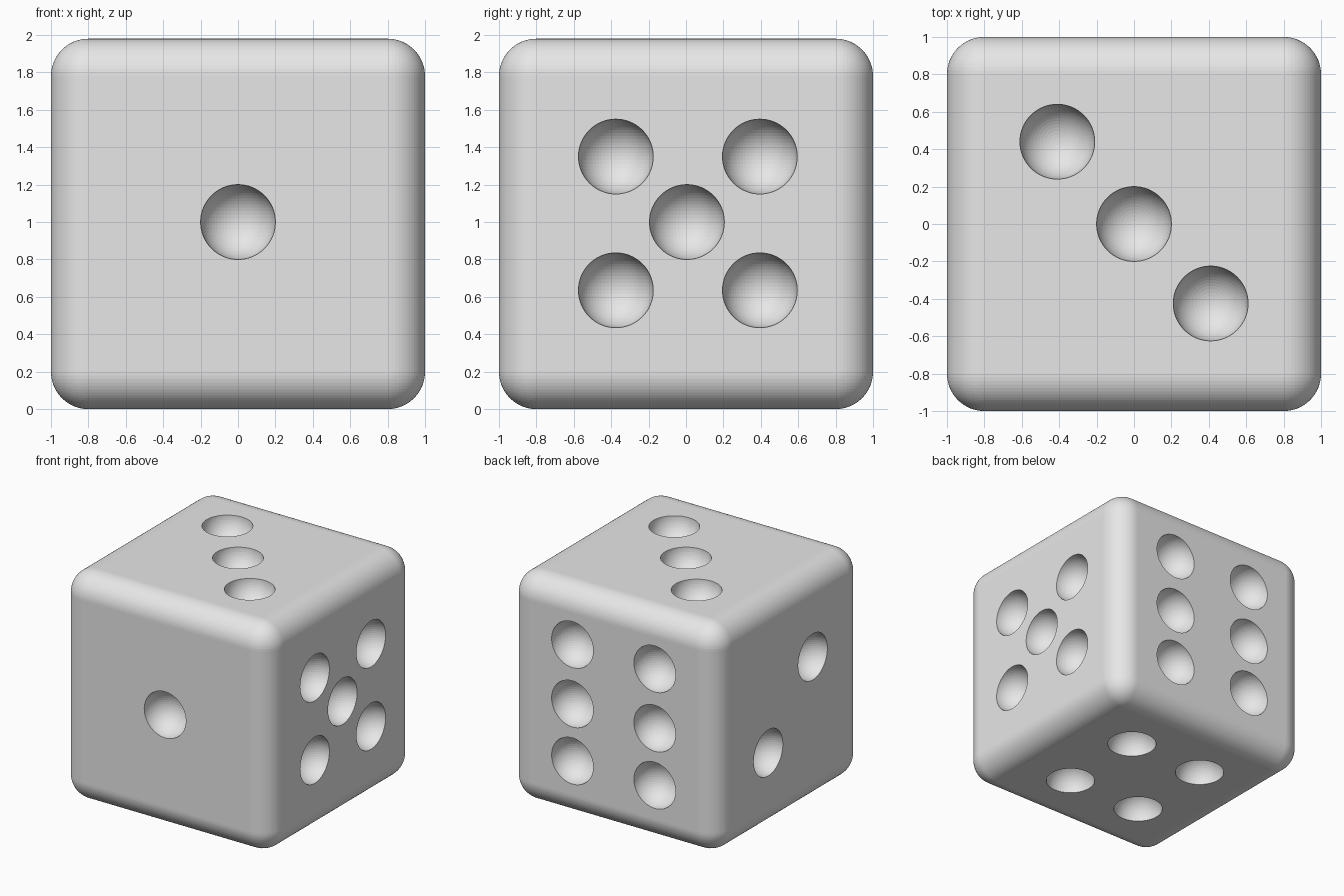
import bpy, bmesh
from mathutils import Matrix, Vector

if "Cube" in bpy.data.objects:
    bpy.data.objects.remove(bpy.data.objects["Cube"])

H = 1.98          # height of the die
R = 0.2           # pip radius and edge rounding
MID = H / 2

mat = bpy.data.materials.new("light grey")
mat.diffuse_color = (0.8, 0.8, 0.8, 1)
mat.use_nodes = True
mat.node_tree.nodes["Principled BSDF"].inputs["Base Color"].default_value = mat.diffuse_color


def make_object(name, bm):
    me = bpy.data.meshes.new(name)
    bm.to_mesh(me)
    bm.free()
    me.materials.append(mat)
    ob = bpy.data.objects.new(name, me)
    bpy.context.collection.objects.link(ob)
    return ob


# rounded body
bm = bmesh.new()
bmesh.ops.create_cube(bm, size=1, matrix=Matrix.Translation((0, 0, MID)) @ Matrix.Diagonal((2, 2, H, 1)))
bmesh.ops.bevel(bm, geom=bm.edges[:], offset=R, segments=16, profile=0.5, affect='EDGES')
die = make_object("die_body", bm)

# pip centres on each face
pips = [(0, -1, 1.0)]                                                     # front: one
pips += [(-1, -0.31, 1.27), (-1, 0.30, 0.67)]                             # left: two
pips += [(-0.41, 0.44, H), (0, 0, H), (0.41, -0.425, H)]                  # top: three
pips += [(x, y, 0) for x in (-0.38, 0.35) for y in (-0.40, 0.39)]         # bottom: four
pips += [(1, y, z) for y in (-0.375, 0.395) for z in (0.635, 1.35)]       # right: five
pips += [(1, 0.005, 1.0)]
pips += [(x, 1, z) for x in (-0.40, 0.39) for z in (0.495, 0.99, 1.505)]  # back: six

# spherical cutters, hollowed out of the body
bm = bmesh.new()
for p in pips:
    bmesh.ops.create_uvsphere(bm, u_segments=64, v_segments=32, radius=R,
                              matrix=Matrix.Translation(Vector(p)))
cutter = make_object("pip_cutters", bm)
cutter.hide_render = True
cutter.hide_viewport = True

cut = die.modifiers.new("pips", 'BOOLEAN')
cut.operation = 'DIFFERENCE'
cut.solver = 'EXACT'
cut.object = cutter
